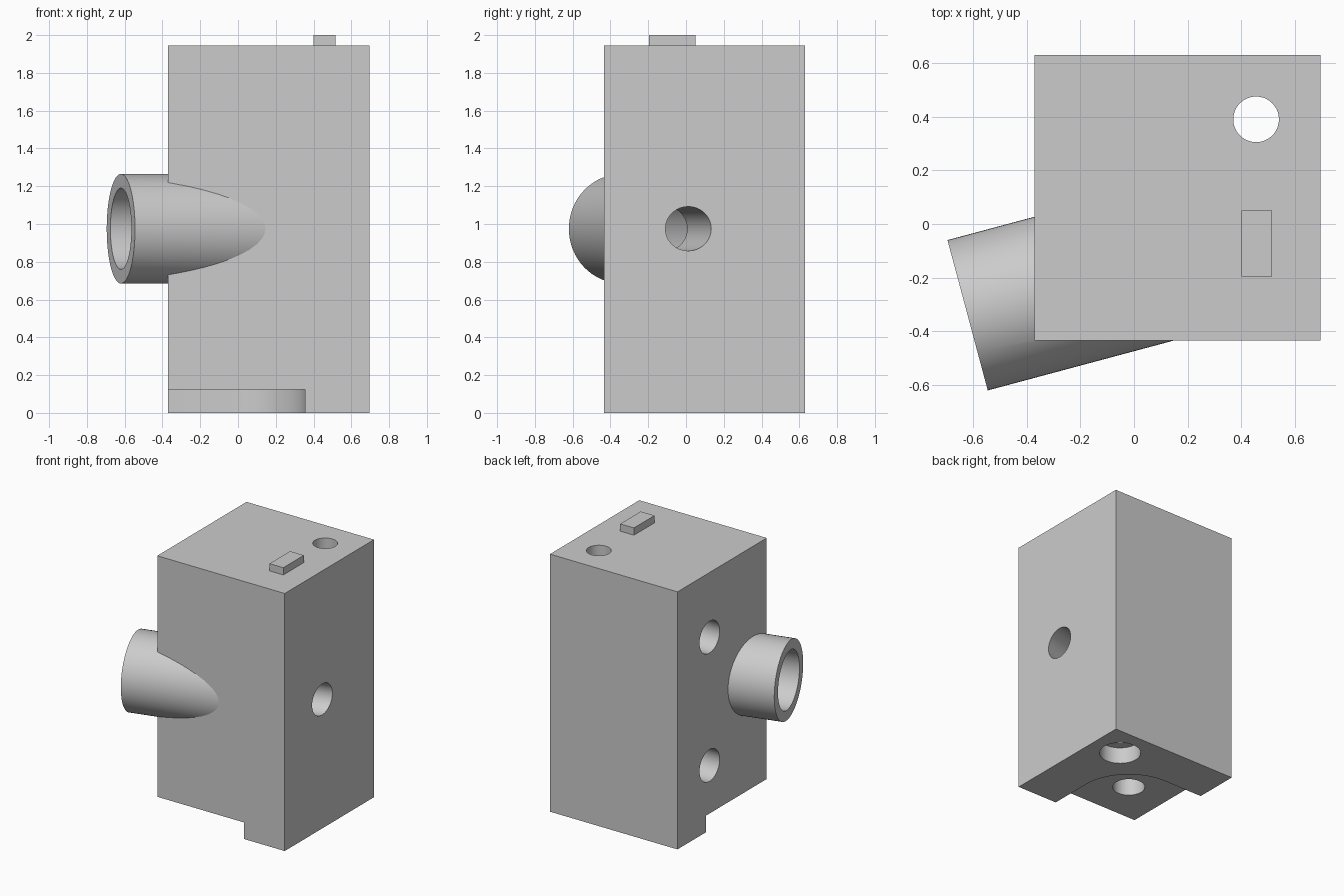
import bpy
import bmesh
from math import radians, cos, sin
from mathutils import Vector

default = bpy.data.objects.get("Cube")
if default:
    bpy.data.objects.remove(default, do_unlink=True)

grey = bpy.data.materials.new("plain grey")
grey.use_nodes = True
COLOUR = (0.6, 0.6, 0.6, 1)
grey.diffuse_color = COLOUR
grey.node_tree.nodes["Principled BSDF"].inputs["Base Color"].default_value = COLOUR

X0, X1, Y0, Y1, TOP = -0.37, 0.695, -0.435, 0.63, 1.945


def finish(name, bm):
    bmesh.ops.recalc_face_normals(bm, faces=bm.faces)
    mesh = bpy.data.meshes.new(name)
    bm.to_mesh(mesh)
    bm.free()
    mesh.materials.append(grey)
    obj = bpy.data.objects.new(name, mesh)
    bpy.context.collection.objects.link(obj)
    return obj


def prism(name, outline, z0, z1):
    bm = bmesh.new()
    face = bm.faces.new([bm.verts.new((x, y, z0)) for x, y in outline])
    up = bmesh.ops.extrude_face_region(bm, geom=[face])["geom"]
    bmesh.ops.translate(bm, vec=(0, 0, z1 - z0),
                        verts=[v for v in up if isinstance(v, bmesh.types.BMVert)])
    return finish(name, bm)


def box(name, x0, x1, y0, y1, z0, z1):
    return prism(name, [(x0, y0), (x1, y0), (x1, y1), (x0, y1)], z0, z1)


def rod(name, start, direction, length, radius):
    bm = bmesh.new()
    bmesh.ops.create_cone(bm, cap_ends=True, segments=64,
                          radius1=radius, radius2=radius, depth=length)
    direction = Vector(direction).normalized()
    bmesh.ops.rotate(bm, verts=bm.verts,
                     matrix=direction.to_track_quat("Z", "Y").to_matrix())
    bmesh.ops.translate(bm, verts=bm.verts,
                        vec=Vector(start) + direction * length / 2)
    return finish(name, bm)


def combine(target, tool, operation):
    mod = target.modifiers.new("combine", "BOOLEAN")
    mod.object, mod.operation, mod.solver = tool, operation, "EXACT"
    bpy.context.view_layer.objects.active = target
    bpy.ops.object.modifier_apply(modifier=mod.name)
    bpy.data.objects.remove(tool, do_unlink=True)


# Main block with the slanted pipe joined to it
body = box("body", X0, X1, Y0, Y1, 0, TOP)
axis = Vector((cos(radians(15)), sin(radians(15)), 0))
mouth = Vector((-0.62, -0.34, 0.975))
combine(body, rod("pipe", mouth, axis, 0.95, 0.29), "UNION")

# Rounded recess under the front corner
cx, cy, r = X0 + 0.33, Y0 + 0.33, 0.395
arc = [(cx + r * cos(radians(a)), cy + r * sin(radians(a))) for a in range(0, 91, 5)]
outline = [(X0 - 0.1, Y0 - 0.1), (cx + r, Y0 - 0.1)] + arc + [(X0 - 0.1, cy + r)]
combine(body, prism("recess", outline, -0.1, 0.125), "DIFFERENCE")

# Bores: start, direction, length, radius
bores = [
    (mouth - axis * 0.1, axis, 1.0, 0.215),             # pipe mouth
    (mouth + axis * 0.5, axis, 1.2, 0.117),             # side outlet
    ((0.455, 0.39, -0.1), (0, 0, 1), 2.2, 0.085),       # vertical through hole
    ((0.455, 0.39, -0.1), (0, 0, 1), 0.225, 0.145),     # counterbore below
    ((cx, cy, 0.05), (0, 0, 1), 0.45, 0.113),           # hole in the recess
]
bores += [((X0 - 0.1, 0.247, z), (1, 0, 0), 0.6, 0.12) for z in (0.488, 1.457)]
for bore in bores:
    combine(body, rod("bore", *bore), "DIFFERENCE")

# Small raised key on top
key = box("top_key", 0.4, 0.515, -0.195, 0.05, TOP, 2.0)

# Smooth the round walls only
bpy.ops.object.select_all(action="DESELECT")
body.select_set(True)
bpy.context.view_layer.objects.active = body
bpy.ops.object.shade_smooth_by_angle(angle=radians(10))
